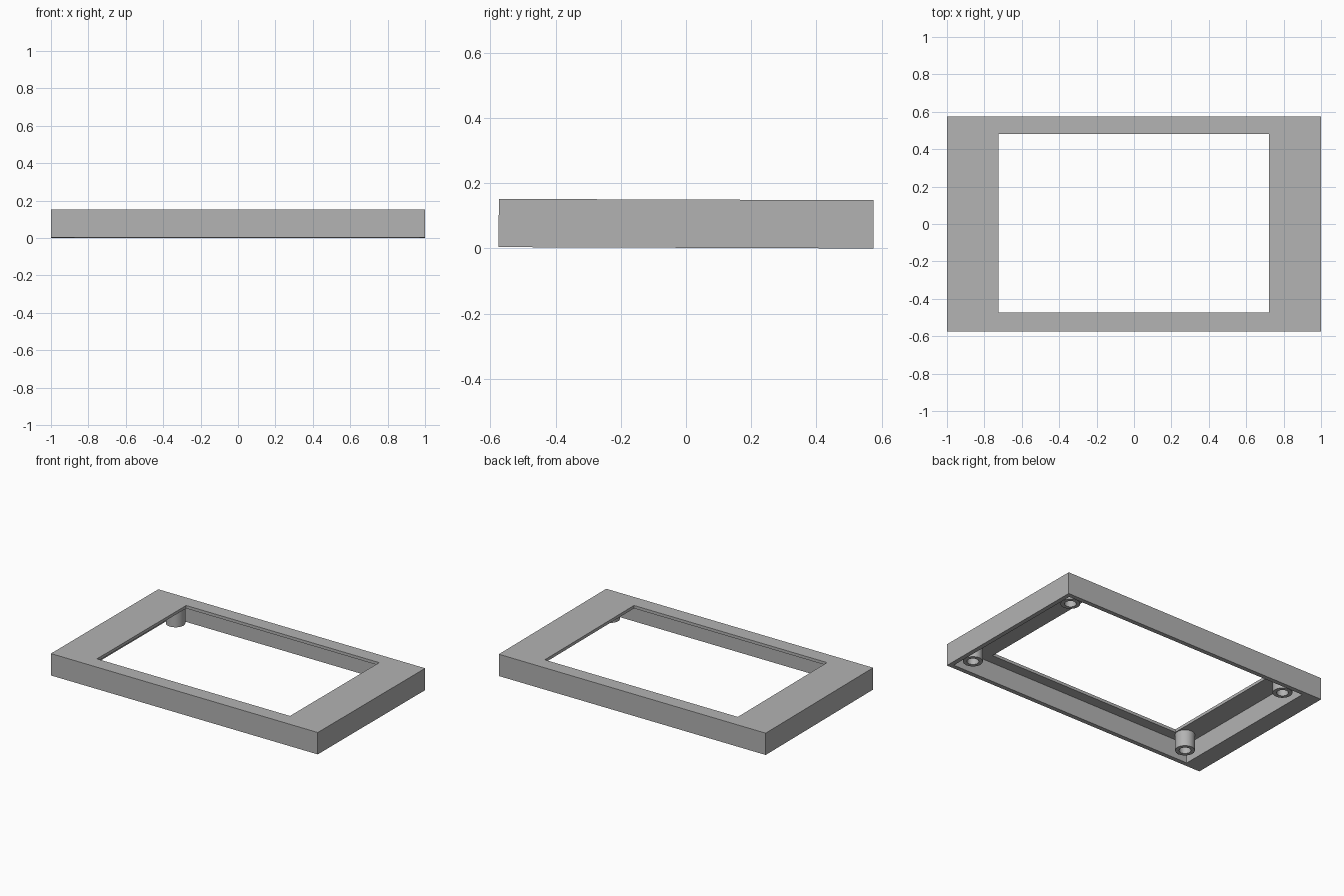
import bpy, bmesh, math

cube = bpy.data.objects.get("Cube")
if cube:
    bpy.data.objects.remove(cube, do_unlink=True)

grey = bpy.data.materials.new("plain grey")
grey.use_nodes = True
colour = (0.45, 0.45, 0.45, 1)
grey.diffuse_color = colour
grey.node_tree.nodes["Principled BSDF"].inputs["Base Color"].default_value = colour

HEIGHT, PLATE = 0.148, 0.02
UNDER = HEIGHT - PLATE
TILT, LIFT = -0.0035, 0.002


def skin_loops(name, loops, closed):
    """Join successive loops of points with quads; closed also joins last to first."""
    bm = bmesh.new()
    rings = [[bm.verts.new(p) for p in loop] for loop in loops]
    pairs = list(zip(rings, rings[1:]))
    if closed:
        pairs.append((rings[-1], rings[0]))
    for a, b in pairs:
        for i in range(len(a)):
            j = (i + 1) % len(a)
            bm.faces.new((a[i], a[j], b[j], b[i]))
    bmesh.ops.recalc_face_normals(bm, faces=bm.faces)
    mesh = bpy.data.meshes.new(name)
    bm.to_mesh(mesh)
    bm.free()
    mesh.materials.append(grey)
    obj = bpy.data.objects.new(name, mesh)
    bpy.context.collection.objects.link(obj)
    obj.rotation_euler.x = TILT
    obj.location.z = LIFT
    return obj


def rect(x0, x1, y0, y1, z):
    return [(x0, y0, z), (x1, y0, z), (x1, y1, z), (x0, y1, z)]


def circle(x, y, r, z, n=32):
    angles = [math.tau * i / n for i in range(n)]
    return [(x + r * math.cos(a), y + r * math.sin(a), z) for a in angles]


# Bezel: outer wall, top plate with opening, hollow underside with one thick end
outer = (-1, 1, -0.575, 0.575)
opening = (-0.725, 0.722, -0.475, 0.48)
cavity = (-0.875, 0.97, -0.545, 0.545)
skin_loops("bezel_frame", [
    rect(*outer, 0), rect(*outer, HEIGHT),
    rect(*opening, HEIGHT), rect(*opening, UNDER),
    rect(*cavity, UNDER), rect(*cavity, 0),
], closed=True)

# Hollow screw posts hanging from the plate
R_OUT, R_IN, POST_BOTTOM = 0.06, 0.036, 0.018
for end, x in (("right", -0.79), ("left", 0.89)):
    for side, y in (("front", -0.46), ("back", 0.46)):
        post = skin_loops(f"screw_post_{side}_{end}", [
            circle(x, y, R_OUT, UNDER), circle(x, y, R_OUT, POST_BOTTOM),
            circle(x, y, R_IN, POST_BOTTOM), circle(x, y, R_IN, UNDER),
        ], closed=True)
        bpy.ops.object.select_all(action='DESELECT')
        post.select_set(True)
        bpy.context.view_layer.objects.active = post
        bpy.ops.object.shade_smooth_by_angle(angle=math.radians(35))
